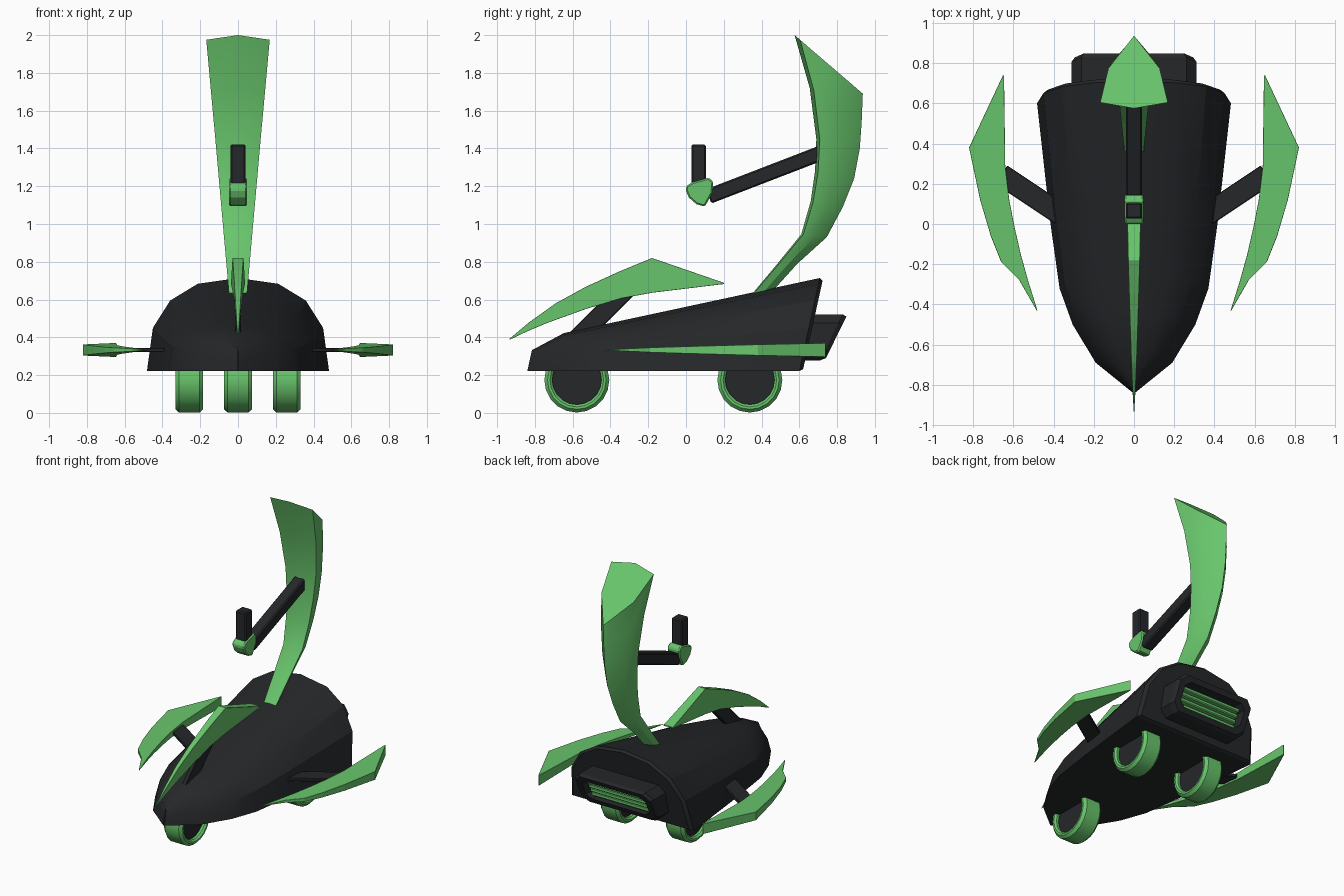
import bpy, bmesh, math
from mathutils import Vector

if "Cube" in bpy.data.objects:
    bpy.data.objects.remove(bpy.data.objects["Cube"])


def material(name, rgb):
    m = bpy.data.materials.new(name)
    m.diffuse_color = (*rgb, 1)
    m.use_nodes = True
    m.node_tree.nodes["Principled BSDF"].inputs["Base Color"].default_value = m.diffuse_color
    return m


GREEN = material("green", (0.14, 0.56, 0.15))
DARK = material("charcoal", (0.018, 0.02, 0.022))


def finish(name, bm, mat, bevel=0, smooth=None):
    bmesh.ops.remove_doubles(bm, verts=bm.verts, dist=0.0005)
    bmesh.ops.recalc_face_normals(bm, faces=bm.faces)
    me = bpy.data.meshes.new(name)
    bm.to_mesh(me)
    bm.free()
    ob = bpy.data.objects.new(name, me)
    bpy.context.collection.objects.link(ob)
    me.materials.append(mat)
    if bevel:
        mod = ob.modifiers.new("bevel", 'BEVEL')
        mod.width = bevel
        mod.segments = 1
    if smooth:
        bpy.ops.object.select_all(action='DESELECT')
        ob.select_set(True)
        bpy.context.view_layer.objects.active = ob
        bpy.ops.object.shade_smooth_by_angle(angle=math.radians(smooth))
    return ob


def loft(name, rings, mat, caps=True, closed=False, **kw):
    """Skin a list of equal-length closed point rings."""
    bm = bmesh.new()
    vs = [[bm.verts.new(p) for p in r] for r in rings]
    n = len(vs[0])
    pairs = list(zip(vs, vs[1:])) + ([(vs[-1], vs[0])] if closed else [])
    for a, b in pairs:
        for i in range(n):
            j = (i + 1) % n
            bm.faces.new((a[i], a[j], b[j], b[i]))
    if caps and not closed:
        bm.faces.new(vs[0])
        bm.faces.new(vs[-1])
    return finish(name, bm, mat, **kw)


def bar(name, a, b, side, w, t, mat, bevel=0.008):
    """Rectangular bar from a to b; w across, t along the side axis."""
    a, b, side = Vector(a), Vector(b), Vector(side)
    across = (b - a).normalized().cross(side)
    rings = [[p + across * w / 2 * u + side * t / 2 * v
              for u, v in ((-1, -1), (1, -1), (1, 1), (-1, 1))] for p in (a, b)]
    return loft(name, rings, mat, bevel=bevel)


# Hull: half-round sections leaning backwards
def hull_ring(y, w, h, s=1.0, push=0):
    pts = []
    for i in range(9):
        a = math.pi * i / 8
        x = w * math.copysign(abs(math.cos(a)) ** 0.85, math.cos(a))
        z = h * math.sin(a) ** 0.8 if 0 < i < 8 else 0
        x, z = x * s, 0.2 + (z - 0.2) * s
        pts.append((x, y + 0.22 * z + push, 0.222 + z))
    return pts


rings = [hull_ring(-0.84, 0.004, 0.11)]
for y, w in ((-0.69, 0.19), (-0.5, 0.305), (-0.32, 0.37), (0, 0.415), (0.6, 0.482)):
    rings.append(hull_ring(y, w, (0.2 + 0.215 * (y + 0.65)) / 0.953))
rings.append(hull_ring(0.6, 0.482, 0.492, 0.95, 0.018))
loft("hull", rings, DARK, smooth=25)


# Exhaust housing with a recess at the back
def exhaust_ring(s, back=None, front=None):
    out = []
    for x, z in ((-.31, -.075), (-.26, -.122), (.26, -.122), (.31, -.075),
                 (.31, .075), (.26, .122), (-.26, .122), (-.31, .075)):
        z *= s
        y = front + 0.22 * z if back is None else 0.795 + 0.49 * z + back
        out.append((x * (1 - (1 - s) * 0.5), y, 0.4 + z))
    return out


loft("exhaust_housing", [exhaust_ring(1, front=0.6), exhaust_ring(1, -0.025),
                         exhaust_ring(0.9, 0), exhaust_ring(0.62, 0),
                         exhaust_ring(0.58, -0.08)], DARK)
for i in range(4):
    z = -0.051 + 0.034 * i
    y = 0.735 + 0.49 * z
    bar(f"exhaust_slat_{i + 1}", (-0.235, y, 0.4 + z), (0.235, y, 0.4 + z),
        (0, 1, 0), 0.028, 0.05, GREEN, 0.006)


# Wheels: chamfered tyre ring with a recessed hub
def wheel(name, x, y):
    def circle(r, dx):
        return [(x + dx, y + r * math.cos(math.tau * i / 20),
                 0.174 + r * math.sin(math.tau * i / 20)) for i in range(20)]
    prof = ((.172, -.055), (.155, -.074), (.142, -.074), (.13, -.062),
            (.13, .062), (.142, .074), (.155, .074), (.172, .055))
    loft(name + "_tyre", [circle(r, d) for r, d in prof], GREEN, closed=True, smooth=25)
    loft(name + "_hub", [circle(0.131, d) for d in (-.045, .045)], DARK, smooth=25)


wheel("front_wheel", 0, -0.578)
wheel("left_wheel", -0.258, 0.338)
wheel("right_wheel", 0.258, 0.338)


# Blade fins: outer and inner edge points, thickness growing from the tip
def fin(name, pairs, place):
    n0 = pairs[0][0]
    length = math.dist(n0, pairs[-1][0])
    rings = []
    for o, i in pairs:
        r = []
        for p, sgn in ((o, 1), (i, 1), (i, -1), (o, -1)):
            t = 0.036 * min(1, math.dist(p, n0) / length) ** 0.8 + 0.001
            r.append(place(p[0], p[1], sgn * t))
        rings.append(r)
    loft(name, rings, GREEN, bevel=0.004)


fin("top_fin", [((-.935, .392), (-.932, .388)), ((-.83, .48), (-.84, .432)),
                ((-.69, .58), (-.73, .478)), ((-.53, .668), (-.53, .55)),
                ((-.35, .75), (-.35, .605)), ((-.18, .82), (-.18, .636)),
                ((.20, .689), (.20, .682))], lambda y, z, t: (t, y, z))
side_pairs = [((.484, -.43), (.48, -.43)), ((.57, -.28), (.527, -.28)),
              ((.66, -.16 - .03), (.563, -.15)), ((.712, -.06), (.595, -.01)),
              ((.765, .12), (.62, .12)), ((.82, .38), (.64, .29)),
              ((.652, .738), (.646, .738))]
for label, s in (("left", -1), ("right", 1)):
    fin(label + "_fin", side_pairs, lambda x, y, t: (s * x, y, 0.333 + t))
    bar(label + "_fin_strut", (s * 0.36, 0.045, 0.333), (s * 0.66, 0.245, 0.333),
        (0, 0, 1), 0.11, 0.022, DARK, 0.004)
bar("top_fin_strut", (0, -0.59, 0.38), (0, -0.31, 0.66), (1, 0, 0), 0.1, 0.03, DARK, 0.004)

# Tall curved blade: front line, back line and half width
blade = []
for fy, fz, by, bz in ((.30, .57, .40, .58), (.48, .785, .59, .79),
                       (.61, .945, .745, .93), (.66, 1.12, .83, 1.09),
                       (.683, 1.28, .89, 1.24), (.69, 1.45, .92, 1.40),
                       (.655, 1.72, .93, 1.54), (.575, 2.0, .936, 1.69)):
    w = 0.045 + 0.123 * (fz - 0.6) / 1.4
    blade.append([(x * w, fy + (by - fy) * k, fz + (bz - fz) * k)
                  for x, k in ((0, 0), (1, .08), (.76, .55), (0, 1), (-.76, .55), (-1, .08))])
loft("tail_blade", blade, GREEN, smooth=28)

# Steering arm, joint and upright grip
bar("steering_arm", (0, 0.12, 1.146), (0, 0.74, 1.385), (1, 0, 0), 0.08, 0.082, DARK)
bar("steering_grip", (0, 0.067, 1.18), (0, 0.067, 1.42), (1, 0, 0), 0.078, 0.082, DARK)
joint = ((0, 1.175), (.0, 1.2), (.035, 1.222), (.12, 1.245), (.145, 1.222),
         (.14, 1.165), (.10, 1.092), (.055, 1.105), (.015, 1.14))
loft("steering_joint", [[(x, y, z) for y, z in joint] for x in (-.048, .048)],
     GREEN, bevel=0.008)
